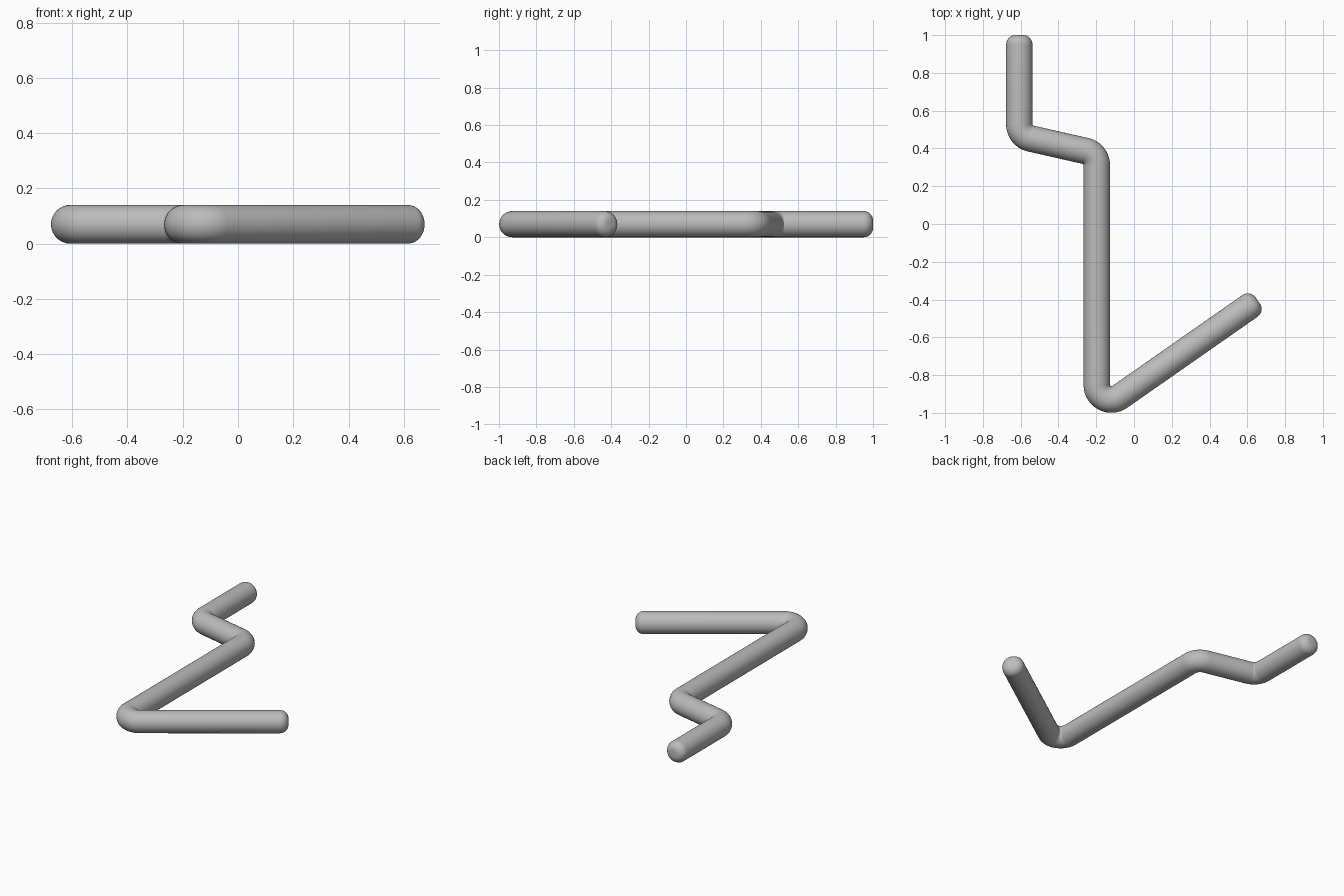
import bpy
import bmesh
import math
from mathutils import Vector

cube = bpy.data.objects.get("Cube")
if cube:
    bpy.data.objects.remove(cube, do_unlink=True)

TUBE = 0.07       # tube radius
BEND = 0.077      # centreline bend radius
ROUND = 0.05      # rounding of the two ends
SIDES = 32
UP = Vector((0, 0, 1))

# Centreline: end, three bend corners, end
corners = [Vector((x, y, TUBE)) for x, y in
           [(-0.607, 1.0), (-0.607, 0.466), (-0.197, 0.373),
            (-0.197, -1.0), (0.655, -0.405)]]


def end_cap(tip, inward, travel):
    """Stations (point, direction, radius) of a rounded end, from the tip inward."""
    stations = []
    for i in range(9):
        a = i / 8 * math.pi / 2
        depth = ROUND * (1 - math.cos(a))
        radius = TUBE - ROUND + ROUND * math.sin(a)
        stations.append((tip + inward * depth, travel, radius))
    return stations


def bend(before, corner, after):
    """Stations along the circular arc that rounds one corner."""
    d0 = (corner - before).normalized()
    d1 = (after - corner).normalized()
    turn = d0.angle(d1)
    side = 1 if d0.cross(d1).z > 0 else -1
    start = corner - d0 * BEND * math.tan(turn / 2)
    normal = UP.cross(d0) * side
    stations = []
    steps = 16
    for i in range(steps + 1):
        a = turn * i / steps
        point = start + d0 * BEND * math.sin(a) + normal * BEND * (1 - math.cos(a))
        stations.append((point, d0 * math.cos(a) + normal * math.sin(a), TUBE))
    return stations


first = (corners[1] - corners[0]).normalized()
last = (corners[-1] - corners[-2]).normalized()
path = end_cap(corners[0], first, first)
for k in range(1, len(corners) - 1):
    path += bend(*corners[k - 1:k + 2])
path += reversed(end_cap(corners[-1], -last, last))

# Sweep rings along the path and close both ends
bm = bmesh.new()
rings = []
for point, direction, radius in path:
    across = direction.cross(UP)
    angles = [2 * math.pi * j / SIDES for j in range(SIDES)]
    rings.append([bm.verts.new(point + (across * math.cos(a) + UP * math.sin(a)) * radius)
                  for a in angles])
for r0, r1 in zip(rings, rings[1:]):
    for j in range(SIDES):
        n = (j + 1) % SIDES
        bm.faces.new((r0[j], r0[n], r1[n], r1[j]))
bm.faces.new(rings[0])
bm.faces.new(rings[-1])
bmesh.ops.recalc_face_normals(bm, faces=bm.faces)
mesh = bpy.data.meshes.new("bent_rod")
bm.to_mesh(mesh)
bm.free()

rod = bpy.data.objects.new("bent_rod", mesh)
bpy.context.collection.objects.link(rod)

# Grey metal
grey = bpy.data.materials.new("grey")
grey.use_nodes = True
colour = (0.5, 0.5, 0.5, 1)
grey.diffuse_color = colour
grey.node_tree.nodes["Principled BSDF"].inputs["Base Color"].default_value = colour
mesh.materials.append(grey)

bpy.ops.object.select_all(action="DESELECT")
rod.select_set(True)
bpy.context.view_layer.objects.active = rod
bpy.ops.object.shade_smooth_by_angle(angle=math.radians(40))
